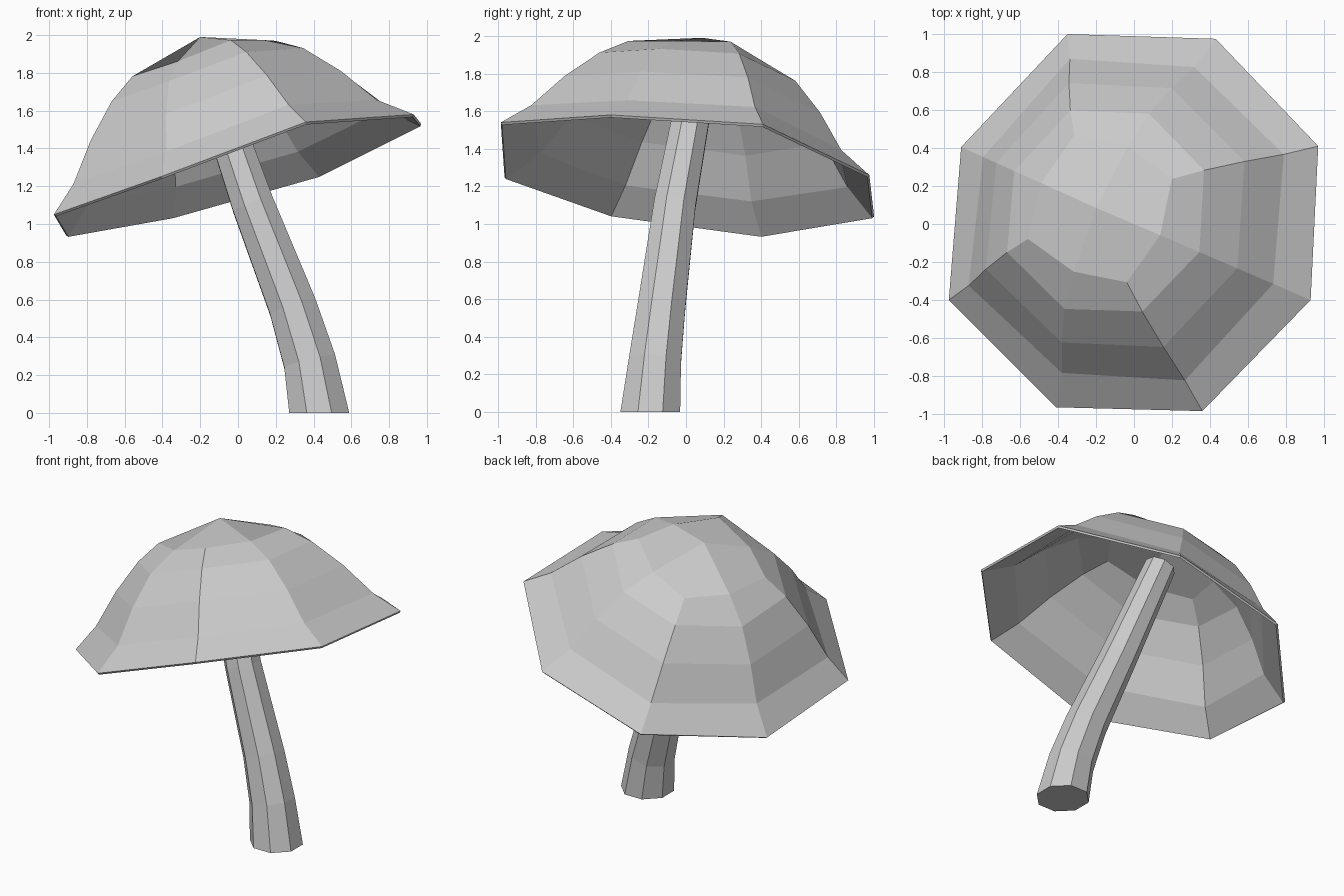
import bpy
import bmesh
import math
from mathutils import Vector

cube = bpy.data.objects.get("Cube")
if cube:
    bpy.data.objects.remove(cube)

SIDES = 8
GREY = (0.6, 0.6, 0.6, 1.0)

grey = bpy.data.materials.new("plain_grey")
grey.use_nodes = True
grey.diffuse_color = GREY
grey.node_tree.nodes["Principled BSDF"].inputs["Base Color"].default_value = GREY


def make_object(name, bm):
    bmesh.ops.recalc_face_normals(bm, faces=bm.faces)
    mesh = bpy.data.meshes.new(name)
    bm.to_mesh(mesh)
    bm.free()
    mesh.materials.append(grey)
    obj = bpy.data.objects.new(name, mesh)
    bpy.context.collection.objects.link(obj)
    return obj


def bridge(bm, low, high):
    for i in range(SIDES):
        j = (i + 1) % SIDES
        bm.faces.new((low[i], low[j], high[j], high[i]))


# Cap: a tilted, slightly uneven octagonal rim shrinking along the tilt axis
rim = [Vector(p) for p in (
    (-0.91, 0.405, 0.94), (-0.975, -0.4, 1.05), (-0.41, -0.965, 1.25), (0.36, -0.985, 1.54),
    (0.93, -0.4, 1.58), (0.97, 0.41, 1.53), (0.43, 0.975, 1.26), (-0.35, 1.0, 1.04))]
rim_centre = Vector((0, 0, 1.275))
axis = Vector((-0.3, 0.13, 1))

bm = bmesh.new()
rings = [[bm.verts.new(p) for p in rim]]
# rise along the axis, scale of corner spokes, scale of the spokes between
for rise, corner, middle in ((0.13, 0.853, 0.83), (0.325, 0.7, 0.69),
                             (0.495, 0.533, 0.53), (0.595, 0.39, 0.34)):
    centre = rim_centre + axis * rise
    ring = []
    for i, p in enumerate(rim):
        scale = corner if i % 2 else middle
        ring.append(bm.verts.new(centre + (p - rim_centre) * scale))
    bridge(bm, rings[-1], ring)
    rings.append(ring)

# Crown: four quads meeting at the peak
peak = bm.verts.new((-0.2, 0.085, 1.99))
crown = rings[-1]
for i in range(0, SIDES, 2):
    bm.faces.new((peak, crown[i], crown[i + 1], crown[(i + 2) % SIDES]))

cap = make_object("mushroom_cap", bm)
shell = cap.modifiers.new("thin_shell", 'SOLIDIFY')
shell.thickness = 0.015
shell.offset = -1

# Stem: a curved, tapering octagonal tube
path = [((0.43, -0.19, 0.0), 0.172), ((0.38, -0.165, 0.27), 0.15), ((0.29, -0.13, 0.56), 0.137),
        ((0.08, -0.06, 1.1), 0.12), ((-0.16, 0.07, 1.8), 0.1)]
points = [Vector(p) for p, r in path]
bm = bmesh.new()
rings = []
for k, (p, radius) in enumerate(path):
    if k == 0:
        tangent = Vector((0, 0, 1))
    else:
        tangent = points[min(k + 1, len(points) - 1)] - points[k - 1]
    turn = Vector((0, 0, 1)).rotation_difference(tangent.normalized())
    ring = []
    for i in range(SIDES):
        a = math.tau * (i + 0.5) / SIDES
        offset = Vector((math.cos(a), math.sin(a), 0)) * radius
        ring.append(bm.verts.new(points[k] + turn @ offset))
    if rings:
        bridge(bm, rings[-1], ring)
    rings.append(ring)
bm.faces.new(rings[0])
bm.faces.new(rings[-1])
make_object("mushroom_stem", bm)
